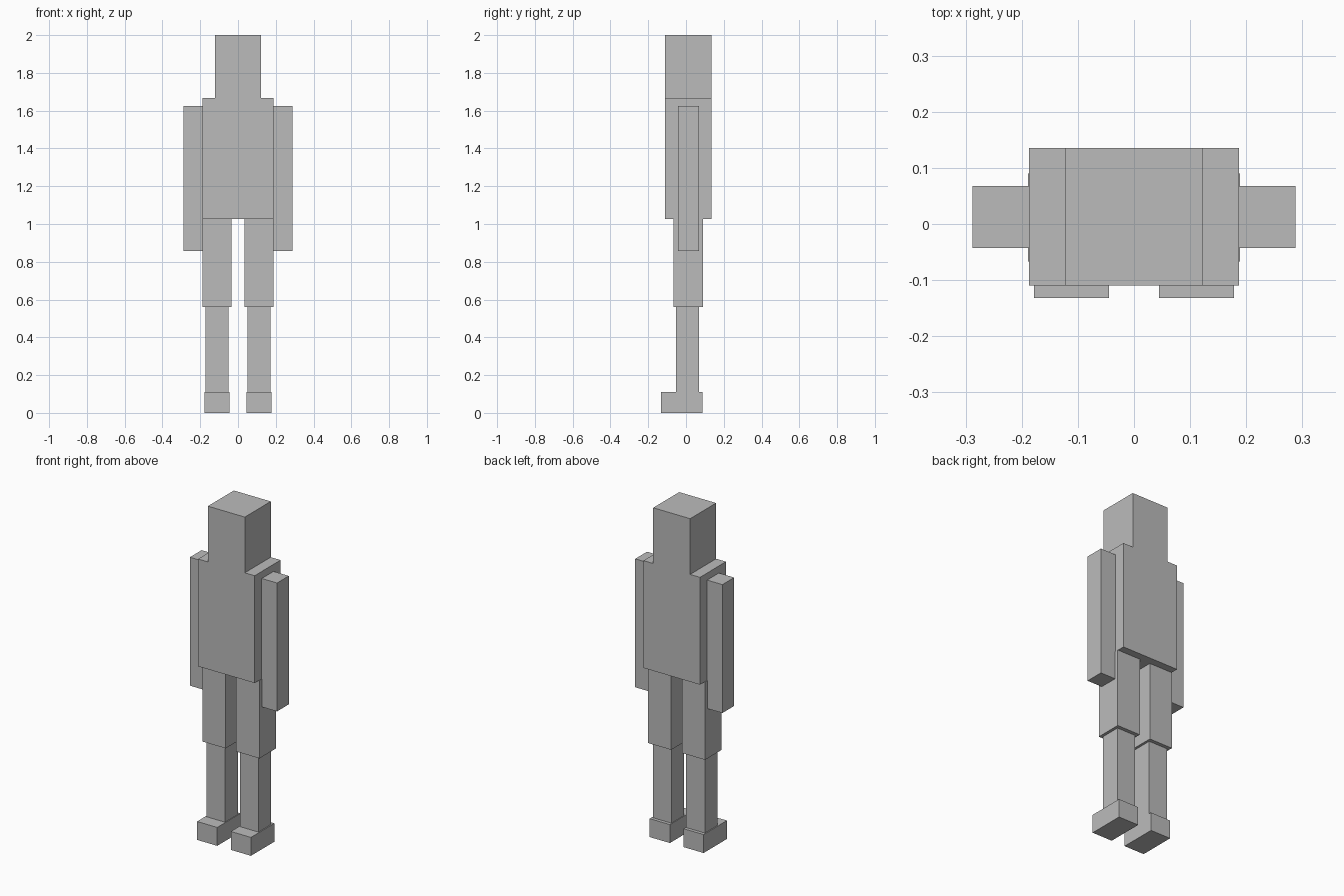
import bpy
import bmesh
from mathutils import Vector

if "Cube" in bpy.data.objects:
    bpy.data.objects.remove(bpy.data.objects["Cube"])

grey = bpy.data.materials.new("plain grey")
grey.diffuse_color = (0.5, 0.5, 0.5, 1)
grey.use_nodes = True
grey.node_tree.nodes["Principled BSDF"].inputs["Base Color"].default_value = grey.diffuse_color


def box(name, x, y, z):
    """Box spanning the given (low, high) range on each axis."""
    low, high = Vector((x[0], y[0], z[0])), Vector((x[1], y[1], z[1]))
    bm = bmesh.new()
    bmesh.ops.create_cube(bm, size=1)
    bmesh.ops.scale(bm, vec=high - low, verts=bm.verts)
    mesh = bpy.data.meshes.new(name)
    bm.to_mesh(mesh)
    bm.free()
    mesh.materials.append(grey)
    obj = bpy.data.objects.new(name, mesh)
    obj.location = (low + high) / 2
    bpy.context.collection.objects.link(obj)


# Head and torso share the same depth
box("head", (-0.122, 0.122), (-0.11, 0.135), (1.667, 2.0))
box("torso", (-0.187, 0.187), (-0.11, 0.135), (1.026, 1.667))

# Paired limbs, given for the +x side and mirrored
limbs = {
    "arm": ((0.187, 0.288), (-0.043, 0.068), (0.858, 1.625)),
    "thigh": ((0.035, 0.189), (-0.067, 0.09), (0.56, 1.026)),
    "shin": ((0.049, 0.172), (-0.053, 0.068), (0.11, 0.56)),
    "foot": ((0.045, 0.178), (-0.132, 0.088), (0.0, 0.11)),
}
for part, (x, y, z) in limbs.items():
    box("right_" + part, x, y, z)
    box("left_" + part, (-x[1], -x[0]), y, z)
